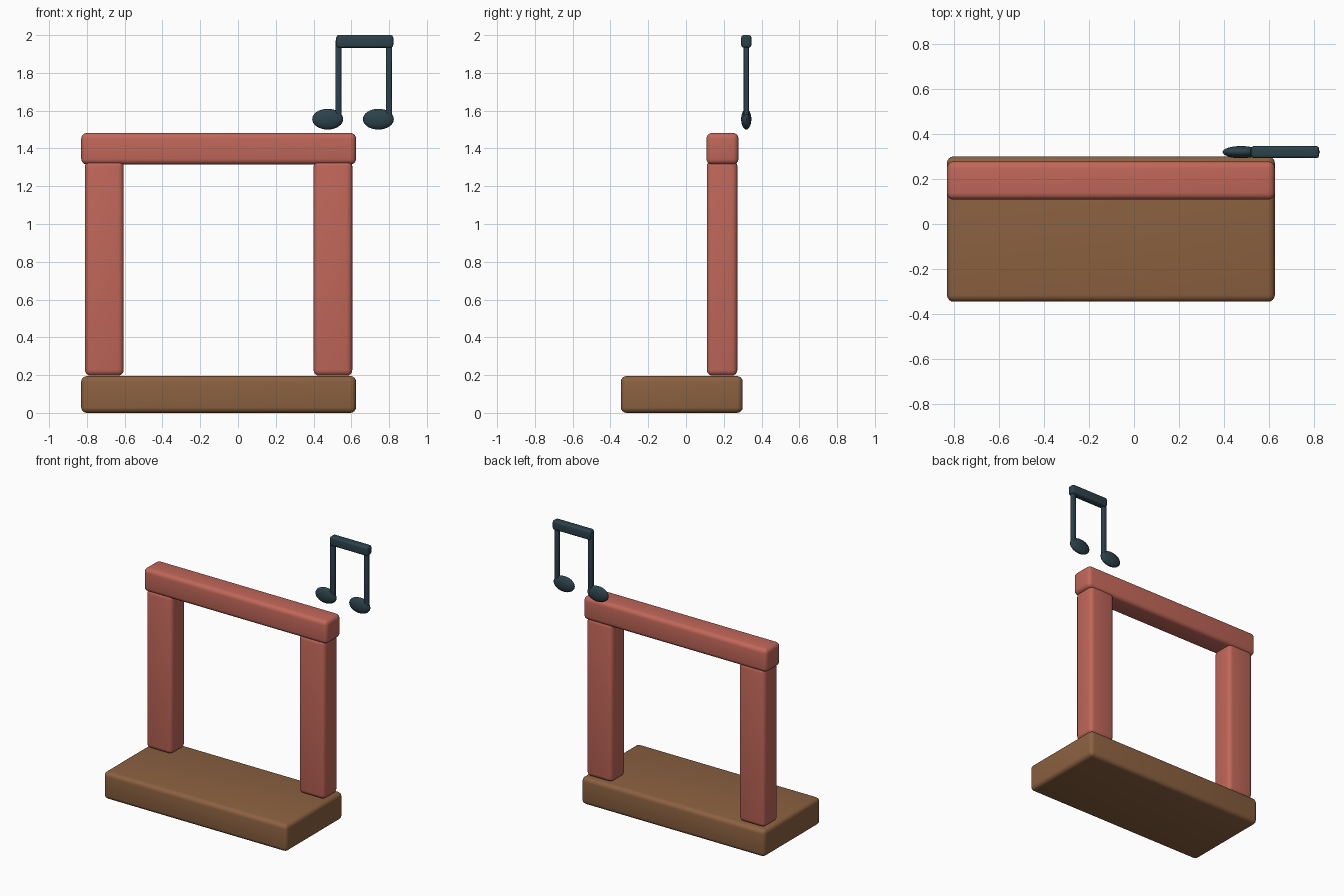
import bpy, bmesh
from mathutils import Matrix

if "Cube" in bpy.data.objects:
    bpy.data.objects.remove(bpy.data.objects["Cube"])


def material(name, rgb):
    m = bpy.data.materials.new(name)
    m.diffuse_color = (*rgb, 1)
    m.use_nodes = True
    m.node_tree.nodes["Principled BSDF"].inputs["Base Color"].default_value = m.diffuse_color
    return m


RED = material("brick red", (0.53, 0.135, 0.10))
BROWN = material("wood brown", (0.26, 0.12, 0.052))
DARK = material("dark slate", (0.025, 0.055, 0.070))


def finish(bm, name, mat):
    mesh = bpy.data.meshes.new(name)
    bm.to_mesh(mesh)
    bm.free()
    ob = bpy.data.objects.new(name, mesh)
    bpy.context.collection.objects.link(ob)
    mesh.materials.append(mat)
    bpy.ops.object.select_all(action='DESELECT')
    ob.select_set(True)
    bpy.context.view_layer.objects.active = ob
    bpy.ops.object.shade_smooth_by_angle()
    return ob


def block(name, lo, hi, mat, bevel):
    """Rounded box between two corners."""
    bm = bmesh.new()
    size = [b - a for a, b in zip(lo, hi)]
    mid = [(a + b) / 2 for a, b in zip(lo, hi)]
    bmesh.ops.create_cube(bm, size=1, matrix=Matrix.Translation(mid) @ Matrix.Diagonal((*size, 1)))
    bmesh.ops.bevel(bm, geom=bm.edges[:], offset=bevel, segments=4, profile=0.5, affect='EDGES')
    return finish(bm, name, mat)


def note_head(name, centre, radii):
    """Flattened oval note head."""
    bm = bmesh.new()
    bmesh.ops.create_uvsphere(bm, u_segments=32, v_segments=16, radius=1,
                              matrix=Matrix.Translation(centre) @ Matrix.Diagonal((*radii, 1)))
    return finish(bm, name, DARK)


# Base slab and gate-shaped frame
block("base", (-0.83, -0.345, 0), (0.625, 0.30, 0.195), BROWN, 0.03)
for side, x in (("left", -0.81), ("right", 0.40)):
    block(side + "_post", (x, 0.11, 0.197), (x + 0.205, 0.272, 1.335), RED, 0.03)
block("top_beam", (-0.83, 0.108, 1.315), (0.625, 0.278, 1.482), RED, 0.03)

# Pair of joined musical notes floating above the right end
for side, x in (("left", 0.475), ("right", 0.743)):
    note_head(side + "_note_head", (x, 0.319, 1.555), (0.082, 0.027, 0.055))
    block(side + "_note_stem", (x + 0.04, 0.305, 1.55), (x + 0.072, 0.333, 1.972), DARK, 0.006)
block("note_bar", (0.52, 0.292, 1.933), (0.822, 0.346, 2.0), DARK, 0.014)
